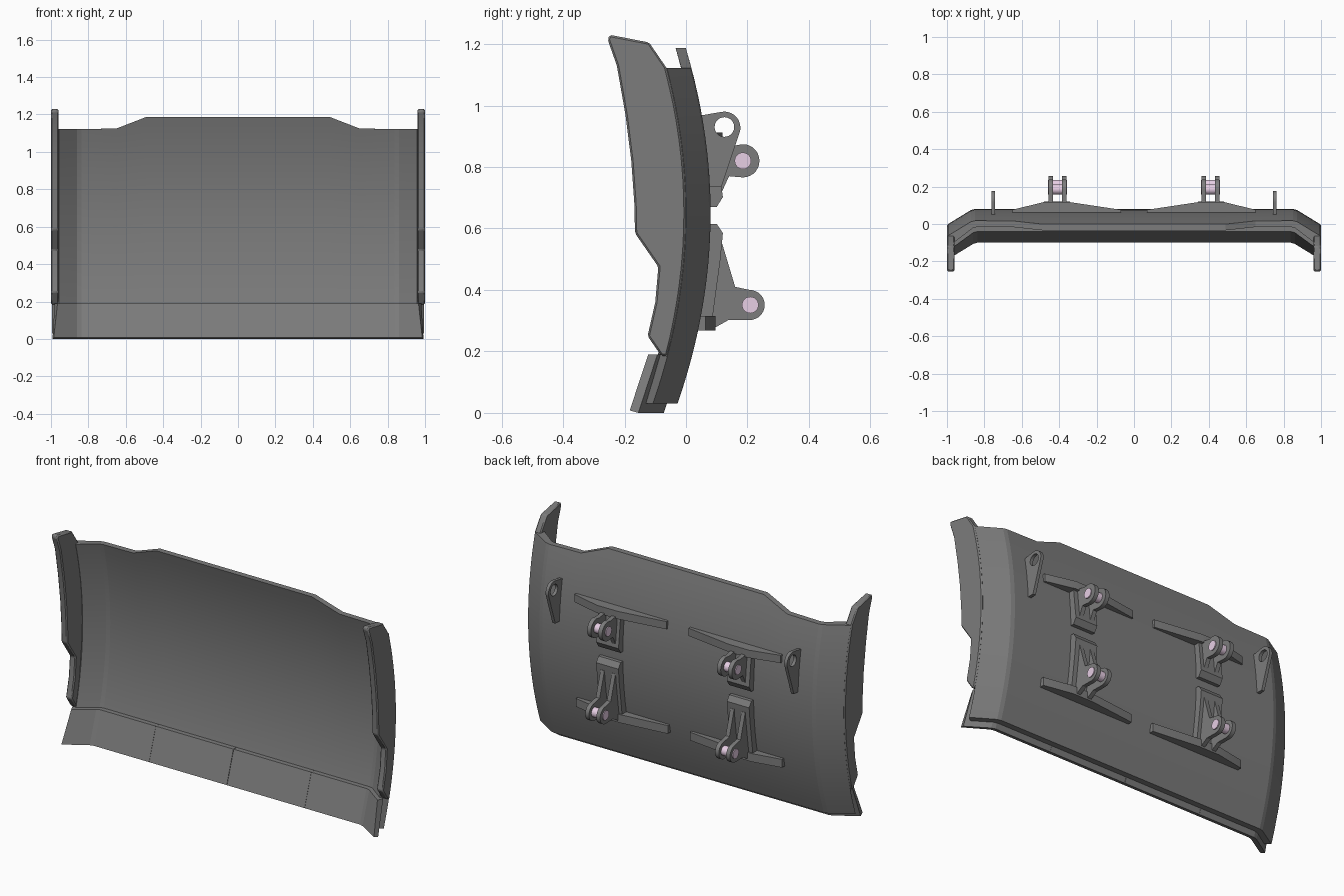
import bpy, bmesh, math

if "Cube" in bpy.data.objects:
    bpy.data.objects.remove(bpy.data.objects["Cube"])


def material(name, rgb):
    m = bpy.data.materials.new(name)
    m.diffuse_color = (*rgb, 1)
    m.use_nodes = True
    m.node_tree.nodes["Principled BSDF"].inputs["Base Color"].default_value = m.diffuse_color
    return m


steel = material("dark_steel", (0.2, 0.2, 0.2))
pink = material("pin_pink", (0.8, 0.62, 0.78))


def back(z):
    """Curve of the rear face of the blade."""
    return 0.08 - 0.28 * (z - 0.65) ** 2


def finish(name, bm, mirror=True, bevel=0.0, mat=steel, smooth=25):
    bmesh.ops.recalc_face_normals(bm, faces=bm.faces[:])
    me = bpy.data.meshes.new(name)
    bm.to_mesh(me)
    bm.free()
    ob = bpy.data.objects.new(name, me)
    bpy.context.collection.objects.link(ob)
    me.materials.append(mat)
    bpy.ops.object.select_all(action='DESELECT')
    ob.select_set(True)
    bpy.context.view_layer.objects.active = ob
    bpy.ops.object.shade_smooth_by_angle(angle=math.radians(smooth))
    if bevel:
        b = ob.modifiers.new("bevel", 'BEVEL')
        b.width = bevel
        b.segments = 1
        b.limit_method = 'ANGLE'
    if mirror:
        ob.modifiers.new("mirror", 'MIRROR').use_mirror_merge = False
    return ob


def loft(name, sections, **kw):
    """Skin equal-length closed sections and cap both ends."""
    bm = bmesh.new()
    rings = [[bm.verts.new(p) for p in s] for s in sections]
    n = len(rings[0])
    for a, b in zip(rings, rings[1:]):
        for i in range(n):
            j = (i + 1) % n
            bm.faces.new((a[i], a[j], b[j], b[i]))
    bm.faces.new(rings[0])
    bm.faces.new(rings[-1])
    return finish(name, bm, **kw)


def prism(name, loops, lo, hi, axis='X', **kw):
    """Extrude outlines (first outer, others holes): (y,z) along X or (x,y) along Z."""
    bm = bmesh.new()
    edges = []
    for lp in loops:
        vs = [bm.verts.new((lo, *p) if axis == 'X' else (*p, lo)) for p in lp]
        edges += [bm.edges.new((vs[i - 1], vs[i])) for i in range(len(vs))]
    bmesh.ops.triangle_fill(bm, use_beauty=True, edges=edges)
    ext = bmesh.ops.extrude_face_region(bm, geom=bm.faces[:])
    d = (hi - lo, 0, 0) if axis == 'X' else (0, 0, hi - lo)
    bmesh.ops.translate(bm, vec=d, verts=[v for v in ext['geom'] if isinstance(v, bmesh.types.BMVert)])
    return finish(name, bm, **kw)


def arc(cy, cz, r, a0, a1, n=14):
    return [(cy + r * math.cos(math.radians(a0 + (a1 - a0) * i / n)),
             cz + r * math.sin(math.radians(a0 + (a1 - a0) * i / n))) for i in range(n + 1)]


# Curved mouldboard with raised centre and swept wings
half = [(0.49, 0.49, 0, -0.033, 1.187), (0.65, 0.65, 0, -0.033, 1.125),
        (0.85, 0.838, 0, -0.033, 1.122), (0.872, 0.86, -0.0055, -0.0385, 1.122),
        (0.994, 0.957, -0.08, -0.112, 1.122)]
N = 24
sections = []
for s, cols in ((-1, half[::-1]), (1, half)):
    for xb, xf, db, df, top in cols:
        zs = [0.03 + (top - 0.03) * i / N for i in range(N + 1)]
        sections.append([(s * xb, back(z) + db, z) for z in zs] +
                        [(s * xf, back(z) + df, z) for z in reversed(zs)])
loft("mouldboard", sections, mirror=False, smooth=10)

# Side plates with stepped front edge
rear = [(back(z) - 0.081, z) for z in [0.185 + 0.937 * i / 16 for i in range(17)]]
front = [(-0.12, 1.205), (-0.248, 1.23), (-0.255, 1.215), (-0.225, 1.13), (-0.197, 0.97),
         (-0.178, 0.82), (-0.168, 0.68), (-0.166, 0.585), (-0.09, 0.475), (-0.1, 0.36),
         (-0.125, 0.25), (-0.08, 0.185)]
prism("side_plate", [rear + front], 0.96, 1.0, bevel=0.006)


# Bolt-on cutting edge in segments
def edge_section(ft, fb, bb, bt, dy):
    return [(ft, -0.04 + dy, 0.19), (fb, -0.1 + dy, 0.008),
            (bb, -0.072 + dy, 0.0), (bt, -0.01 + dy, 0.19)]


loft("inner_cutting_edge", [edge_section(*[x] * 4, 0) for x in (0.001, 0.4895)])
loft("outer_cutting_edge", [edge_section(*[0.4905] * 4, 0),
                            edge_section(0.838, 0.838, 0.85, 0.85, 0),
                            edge_section(0.86, 0.86, 0.872, 0.872, -0.0065),
                            edge_section(0.965, 0.985, 0.992, 0.98, -0.083)], smooth=10)

# Lifting eyes
prism("lifting_eye", [arc(0.125, 0.928, 0.052, -25, 100) +
                      [(0.05, 0.968), (0.06, 0.735), (0.115, 0.735)],
                      arc(0.125, 0.93, 0.032, 0, 345, 23)], 0.743, 0.761)

# Horizontal ribs
for name, yb, y0, y1, z0, z1 in (("upper_rib", 0.05, 0.076, 0.118, 0.868, 0.912),
                                 ("lower_rib", 0.03, 0.064, 0.096, 0.268, 0.315)):
    prism(name, [[(0.07, yb), (0.07, y0), (0.35, y1), (0.48, y1), (0.65, y0), (0.65, yb)]],
          z0, z1, axis='Z')

# Mounting pads behind the clevises
prism("upper_pad", [[(0.055, 0.67), (0.1, 0.67), (0.12, 0.702), (0.115, 0.74),
                     (0.1, 0.88), (0.05, 0.88)]], 0.342, 0.482)
prism("lower_pad", [[(0.06, 0.615), (0.1, 0.615), (0.12, 0.585), (0.112, 0.5),
                     (0.085, 0.3), (0.03, 0.3)]], 0.342, 0.482)

# Paired clevis plates
upper = arc(0.185, 0.82, 0.054, -90, 90) + [(0.16, 0.87), (0.095, 0.882), (0.055, 0.88),
                                            (0.06, 0.7), (0.115, 0.715), (0.14, 0.77)]
lower = arc(0.207, 0.351, 0.049, -90, 90) + [(0.16, 0.41), (0.118, 0.55), (0.06, 0.58),
                                             (0.03, 0.28), (0.09, 0.275), (0.14, 0.303)]
for side, x in (("inner", 0.362), ("outer", 0.432)):
    prism("upper_clevis_" + side, [upper], x, x + 0.024)
    prism("lower_clevis_" + side, [lower], x, x + 0.024)

# Pink hinge pins
for name, y, z in (("upper_pin", 0.185, 0.82), ("lower_pin", 0.209, 0.351)):
    prism(name, [arc(y, z, 0.027, 0, 345, 23)], 0.357, 0.461, mat=pink)
